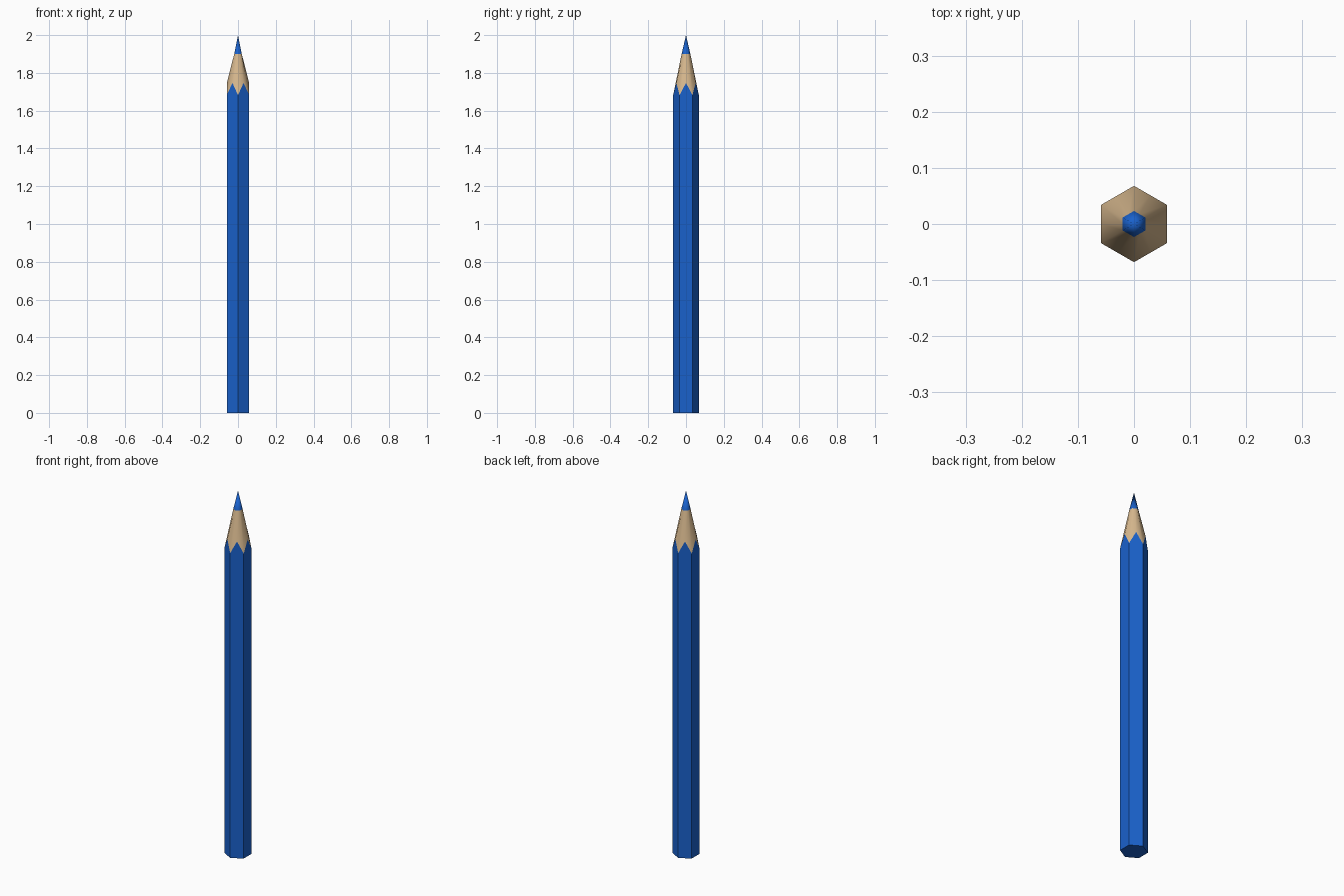
import bpy
from math import sin, cos, pi

if "Cube" in bpy.data.objects:
    bpy.data.objects.remove(bpy.data.objects["Cube"])

R_BODY, R_TIP = 0.068, 0.0232
Z_VALLEY, Z_PEAK, Z_TIP, Z_TOP = 1.682, 1.747, 1.90, 2.0


def material(name, rgb):
    m = bpy.data.materials.new(name)
    m.diffuse_color = (*rgb, 1)
    m.use_nodes = True
    m.node_tree.nodes["Principled BSDF"].inputs["Base Color"].default_value = m.diffuse_color
    return m


def ring(radius, z_corner, z_mid):
    """Hexagon ring of 12 points: corners (even) and side midpoints (odd)."""
    pts = []
    for i in range(12):
        a = pi / 2 + i * pi / 6
        r = radius if i % 2 == 0 else radius * cos(pi / 6)
        pts.append((r * cos(a), r * sin(a), z_mid if i % 2 else z_corner))
    return pts


def build(name, verts, faces, mat, smooth):
    me = bpy.data.meshes.new(name)
    me.from_pydata(verts, [], faces)
    me.materials.append(mat)
    me.polygons.foreach_set("use_smooth", [smooth] * len(me.polygons))
    me.update()
    ob = bpy.data.objects.new(name, me)
    bpy.context.collection.objects.link(ob)
    return ob


blue = material("blue_paint", (0.01, 0.12, 0.60))
wood = material("bare_wood", (0.68, 0.48, 0.27))

bottom = ring(R_BODY, 0, 0)
scallop = ring(R_BODY, Z_VALLEY, Z_PEAK)
tip_base = ring(R_TIP, Z_TIP, Z_TIP)
pairs = [(i, (i + 1) % 12) for i in range(12)]
bands = [(i, j, j + 12, i + 12) for i, j in pairs]

# Painted hexagonal barrel: each side is one flat five-sided face with a peak
sides = [(i, i + 1, (i + 2) % 12, (i + 2) % 12 + 12, i + 13, i + 12)
         for i in range(0, 12, 2)]
build("painted_barrel", bottom + scallop,
      sides + [tuple(reversed(range(12)))], blue, False)

# Sharpened wood cone
build("wood_cone", scallop + tip_base, bands, wood, True)

# Coloured lead point
build("lead_tip", tip_base[::2] + [(0, 0, Z_TOP)],
      [(i, (i + 1) % 6, 6) for i in range(6)], blue, True)
